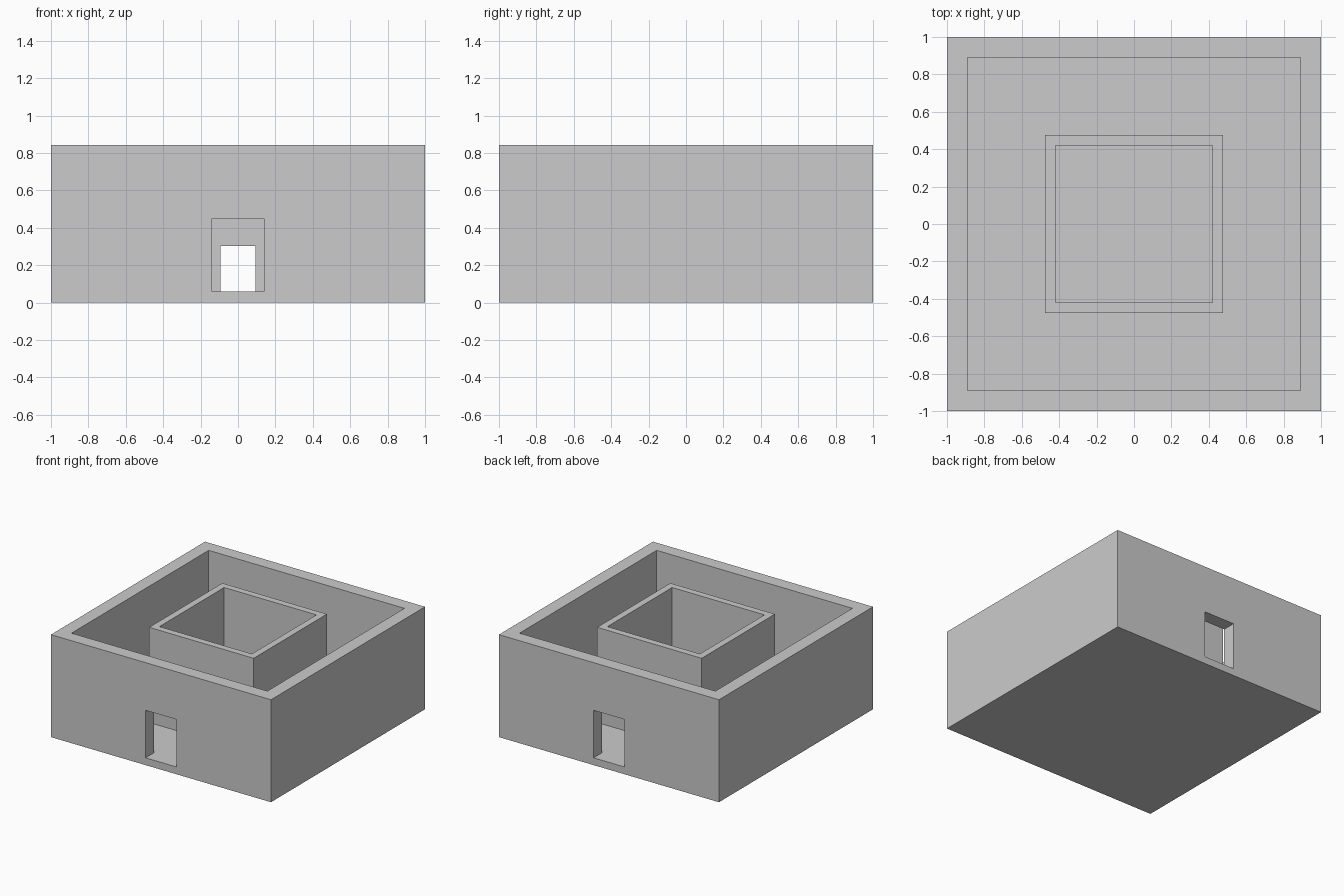
import bpy

if "Cube" in bpy.data.objects:
    bpy.data.objects.remove(bpy.data.objects["Cube"])

HEIGHT, FLOOR = 0.842, 0.06

stone = bpy.data.materials.new("light grey stone")
stone.use_nodes = True
colour = (0.6, 0.6, 0.6, 1)
stone.diffuse_color = colour
stone.node_tree.nodes["Principled BSDF"].inputs["Base Color"].default_value = colour


def block(name, half_x, half_y, bottom, top):
    """Box centred on the origin in plan, between two heights."""
    bpy.ops.mesh.primitive_cube_add(size=2, location=(0, 0, (bottom + top) / 2))
    ob = bpy.context.object
    ob.name = name
    ob.scale = (half_x, half_y, (top - bottom) / 2)
    bpy.ops.object.transform_apply(location=True, rotation=False, scale=True)
    ob.data.materials.append(stone)
    return ob


def cut(target, cutter):
    """Subtract the cutter, then discard it."""
    cutter.hide_render = True
    mod = target.modifiers.new("cut", 'BOOLEAN')
    mod.operation, mod.solver, mod.object = 'DIFFERENCE', 'EXACT', cutter
    bpy.context.view_layer.objects.active = target
    bpy.ops.object.modifier_apply(modifier=mod.name)
    bpy.data.objects.remove(cutter)


# Outer enclosure: floor and walls in one, doorways front and back
outer = block("outer_walls_and_floor", 1, 1, 0, HEIGHT)
cut(outer, block("courtyard_cutter", 0.89, 0.89, FLOOR, HEIGHT + 0.2))
cut(outer, block("outer_door_cutter", 0.14, 1.2, FLOOR, 0.45))

# Inner chamber: thin walls on the floor, smaller doorways in line
inner = block("inner_chamber_walls", 0.475, 0.475, FLOOR, HEIGHT)
cut(inner, block("chamber_cutter", 0.42, 0.42, FLOOR - 0.2, HEIGHT + 0.2))
cut(inner, block("inner_door_cutter", 0.094, 0.7, FLOOR - 0.1, 0.302))
